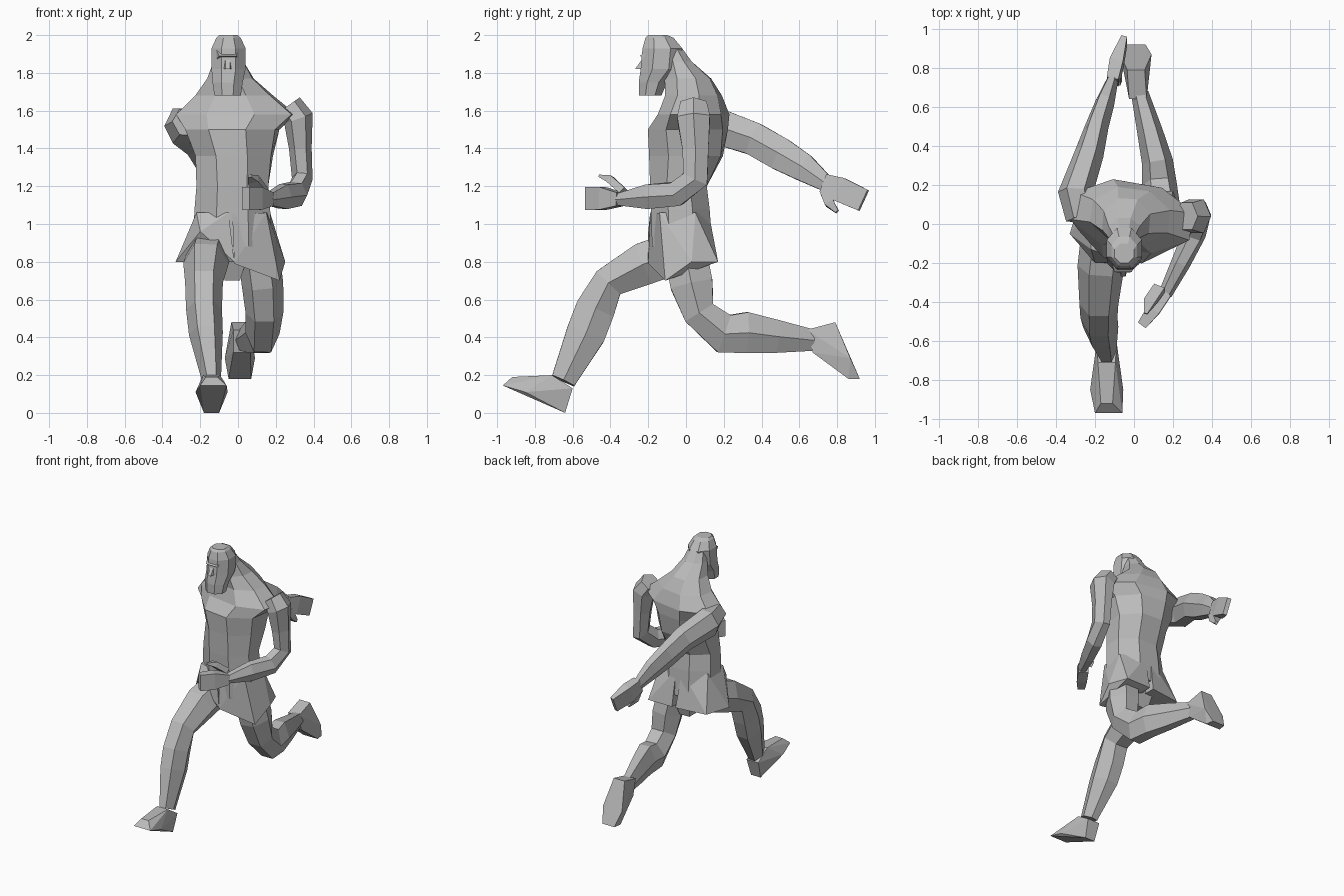
import bpy, bmesh, math
from mathutils import Vector, Matrix

start_cube = bpy.data.objects.get("Cube")
if start_cube:
    bpy.data.objects.remove(start_cube, do_unlink=True)

# One flat clay grey for the whole figure
clay = bpy.data.materials.new("clay_grey")
clay.use_nodes = True
clay.diffuse_color = (.5, .5, .5, 1)
clay.node_tree.nodes["Principled BSDF"].inputs["Base Color"].default_value = clay.diffuse_color


def finish(name, bm):
    bmesh.ops.recalc_face_normals(bm, faces=bm.faces[:])
    mesh = bpy.data.meshes.new(name)
    bm.to_mesh(mesh)
    bm.free()
    mesh.materials.append(clay)
    part = bpy.data.objects.new(name, mesh)
    bpy.context.scene.collection.objects.link(part)
    return part


def bridge(bm, rings):
    """Skin a series of vertex rings and cap both ends."""
    sides = len(rings[0])
    for low, high in zip(rings, rings[1:]):
        for i in range(sides):
            j = (i + 1) % sides
            bm.faces.new((low[i], low[j], high[j], high[i]))
    bm.faces.new(rings[0])
    bm.faces.new(rings[-1])


def ring_points(sides, half_width, half_depth):
    """Polygon with flat sides that touch the given half extents."""
    step = math.tau / sides
    fit = math.cos(step / 2) if sides % 4 == 0 else 1
    turn = step / 2 if sides % 4 == 0 else 0
    return [(half_width / fit * math.cos(turn + i * step),
             half_depth / fit * math.sin(turn + i * step)) for i in range(sides)]


def stack(name, levels, sides=8):
    """Body of level rings: x, y, z, half width, half depth, yaw in degrees."""
    bm = bmesh.new()
    rings = []
    for x, y, z, half_width, half_depth, yaw in levels:
        spin = Matrix.Rotation(math.radians(yaw), 3, "Z")
        rings.append([bm.verts.new(Vector((x, y, z)) + spin @ Vector((u, v, 0)))
                      for u, v in ring_points(sides, half_width, half_depth)])
    bridge(bm, rings)
    return finish(name, bm)


def limb(name, joints, sides=6):
    """Tapered tube along joints: x, y, z, half width, half depth."""
    bm = bmesh.new()
    rings = []
    centres = [Vector(joint[:3]) for joint in joints]
    for i, joint in enumerate(joints):
        along = Vector()
        if i > 0:
            along += (centres[i] - centres[i - 1]).normalized()
        if i + 1 < len(joints):
            along += (centres[i + 1] - centres[i]).normalized()
        along.normalize()
        across = (Vector((1, 0, 0)) - along * along.x).normalized()
        depth = along.cross(across)
        rings.append([bm.verts.new(centres[i] + across * u + depth * v)
                      for u, v in ring_points(sides, joint[3], joint[4])])
    bridge(bm, rings)
    return finish(name, bm)


def hull(name, points):
    """Faceted solid around a few corner points."""
    bm = bmesh.new()
    for point in points:
        bm.verts.new(point)
    made = bmesh.ops.convex_hull(bm, input=bm.verts[:])
    loose = set(made["geom_interior"]) | set(made["geom_unused"])
    bmesh.ops.delete(bm, geom=[v for v in loose if isinstance(v, bmesh.types.BMVert)],
                     context="VERTS")
    return finish(name, bm)


def paired(pairs):
    """Turn centre x, half width, y, z rows into left and right corners."""
    return [(x + side * half, y, z) for x, half, y, z in pairs for side in (-1, 1)]


# Torso, twisted at the shoulders and leaning into the neck
stack("torso", [
    (-.03, -.02, .88, .21, .16, 0),
    (-.03, -.03, 1.08, .2, .155, 0),
    (-.03, -.04, 1.2, .19, .15, 0),
    (-.02, 0, 1.36, .2, .19, -4),
    (-.03, .01, 1.5, .24, .2, -8),
    (-.01, .04, 1.58, .31, .17, -10),
    (-.02, .04, 1.68, .2, .14, -8),
    (-.04, .01, 1.77, .12, .12, -4),
    (-.05, -.04, 1.86, .08, .07, 0),
    (-.05, -.07, 1.93, .06, .05, 0),
])

# Head, with squared beard, nose and brow
stack("head", [
    (-.055, -.19, 1.68, .07, .06, 0),
    (-.055, -.175, 1.75, .08, .075, 0),
    (-.05, -.135, 1.82, .09, .105, 0),
    (-.05, -.125, 1.93, .09, .105, 0),
    (-.05, -.14, 1.985, .065, .075, 0),
    (-.05, -.15, 2, .05, .05, 0),
])
hull("nose", paired([(-.055, .012, -.22, 1.89), (-.055, .025, -.22, 1.82),
                     (-.055, .012, -.27, 1.82)]))
hull("brow", paired([(-.055, .06, -.2, 1.92), (-.055, .06, -.2, 1.87),
                     (-.055, .045, -.245, 1.89)]))

# Shorts, one flared leg on each side
hull("shorts_left", [
    (-.02, -.2, .79), (.22, -.11, .7), (.25, .03, .8), (.2, .17, .8),
    (0, .17, .8), (-.03, -.19, 1.05), (.15, -.14, 1.06),
    (.17, .05, 1.06), (0, .12, 1.06),
])
hull("shorts_right", [
    (-.2, -.2, .96), (-.02, -.2, .8), (-.33, -.05, .8), (-.27, .14, .8),
    (-.03, .17, .8), (-.22, -.13, 1.06), (-.22, .05, 1.06),
    (-.05, .12, 1.06), (-.05, -.19, 1.06),
])
hull("crotch", paired([(-.02, .08, -.1, .85), (-.02, .08, .1, .85),
                       (-.03, .04, -.04, .7), (-.03, .04, .06, .7)]))

# Left arm, bent forward at the elbow
limb("left_arm", [
    (.27, .04, 1.63, .07, .08),
    (.32, .04, 1.56, .08, .1),
    (.33, .05, 1.4, .06, .08),
    (.34, .05, 1.24, .055, .08),
    (.31, -.05, 1.16, .06, .075),
    (.24, -.2, 1.145, .05, .075),
    (.16, -.36, 1.13, .035, .035),
])
limb("left_hand", [
    (.16, -.35, 1.13, .035, .035),
    (.1, -.44, 1.135, .035, .06),
    (.04, -.52, 1.135, .025, .06),
], sides=4)
limb("left_thumb", [
    (.13, -.33, 1.17, .03, .02),
    (.08, -.4, 1.235, .03, .02),
    (.06, -.46, 1.255, .008, .006),
], sides=4)

# Right arm, swung back
limb("right_arm", [
    (-.27, .03, 1.54, .08, .08),
    (-.3, .16, 1.52, .09, .11),
    (-.23, .36, 1.45, .075, .1),
    (-.19, .5, 1.37, .06, .1),
    (-.15, .62, 1.3, .05, .085),
    (-.11, .74, 1.215, .03, .05),
])
limb("right_hand", [
    (-.11, .73, 1.215, .03, .05),
    (-.09, .82, 1.18, .035, .065),
    (-.05, .94, 1.125, .015, .06),
], sides=4)
limb("right_thumb", [
    (-.1, .74, 1.17, .03, .03),
    (-.09, .76, 1.11, .03, .025),
    (-.07, .8, 1.065, .01, .01),
], sides=4)

# Right leg, reaching forward
limb("right_leg", [
    (-.15, -.05, .85, .12, .13),
    (-.17, -.22, .79, .12, .13),
    (-.18, -.41, .69, .1, .1),
    (-.18, -.48, .55, .095, .12),
    (-.17, -.53, .42, .09, .12),
    (-.14, -.65, .17, .05, .075),
])
hull("right_foot", paired([
    (-.14, .04, -.64, 0), (-.14, .05, -.6, .13), (-.14, .045, -.71, .2),
    (-.14, .085, -.85, .11), (-.13, .07, -.97, .145), (-.14, .03, -.92, .19),
]))

# Left leg, folded back at the knee
limb("left_leg", [
    (.11, 0, .83, .11, .13),
    (.13, .03, .68, .11, .13),
    (.14, .07, .53, .1, .1),
    (.13, .2, .42, .09, .12),
    (.12, .32, .425, .08, .125),
    (.08, .48, .405, .065, .1),
    (.03, .67, .385, .045, .065),
])
hull("left_foot", paired([
    (.02, .045, .64, .44), (.02, .045, .67, .32), (.01, .045, .79, .48),
    (.01, .08, .87, .29), (.01, .06, .86, .18), (.01, .05, .92, .18),
]))
